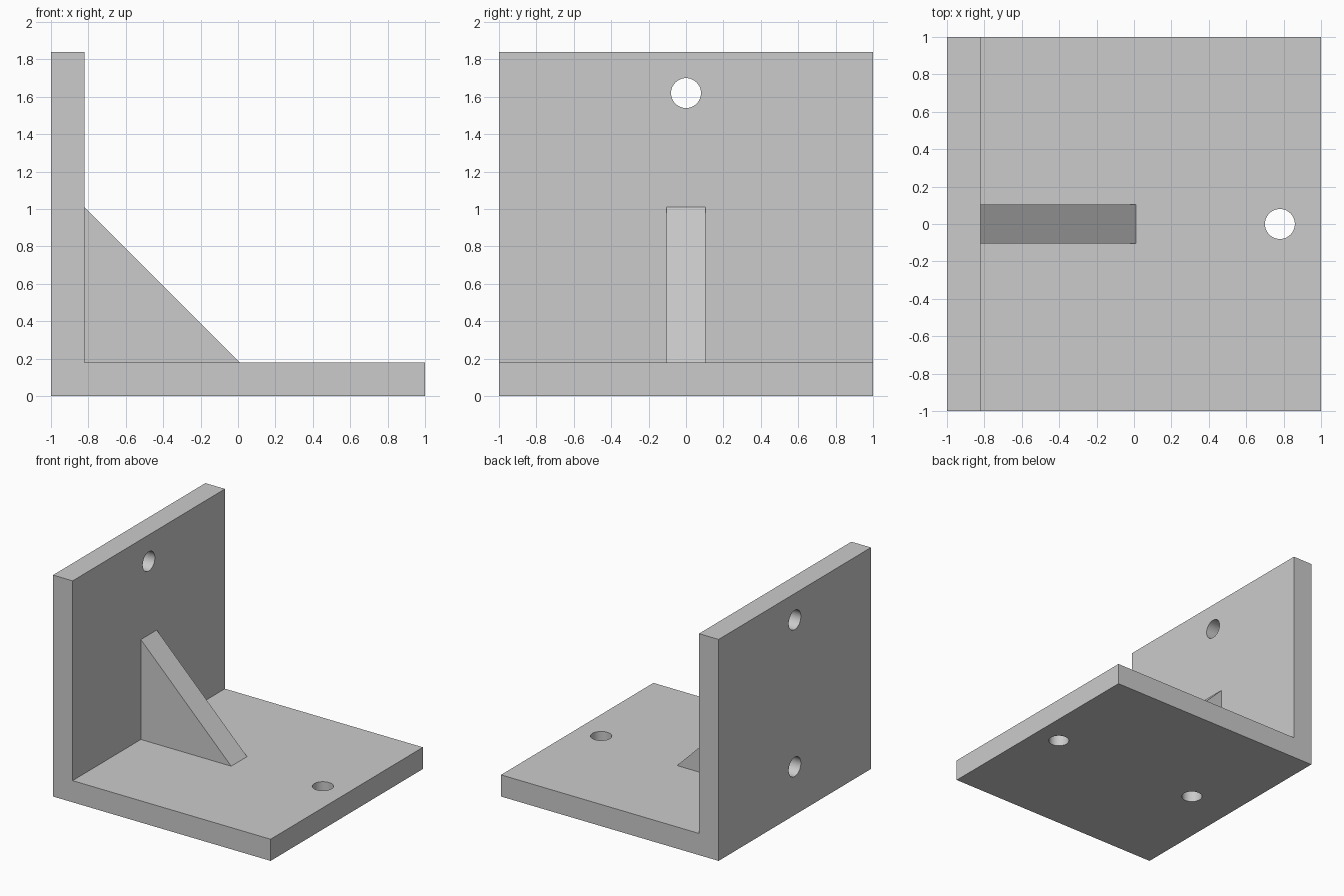
import bpy
import bmesh
from math import radians
from mathutils import Matrix, Vector

if "Cube" in bpy.data.objects:
    bpy.data.objects.remove(bpy.data.objects["Cube"])

THICK = 0.18      # plate thickness
HEIGHT = 1.84     # wall height
INNER = -1 + THICK
INSET = 0.22      # hole distance from the plate edges
RADIUS = 0.08
RIB = 0.83        # rib leg length

grey = bpy.data.materials.new("plain grey")
grey.use_nodes = True
colour = (0.6, 0.6, 0.6, 1)
grey.diffuse_color = colour
grey.node_tree.nodes["Principled BSDF"].inputs["Base Color"].default_value = colour


def finish(name, bm):
    bmesh.ops.recalc_face_normals(bm, faces=bm.faces)
    mesh = bpy.data.meshes.new(name)
    bm.to_mesh(mesh)
    bm.free()
    mesh.materials.append(grey)
    obj = bpy.data.objects.new(name, mesh)
    bpy.context.collection.objects.link(obj)
    return obj


def extrude_profile(name, points, half_width):
    """Sweep an x-z outline along y, centred on y = 0."""
    bm = bmesh.new()
    face = bm.faces.new([bm.verts.new((x, -half_width, z)) for x, z in points])
    swept = bmesh.ops.extrude_face_region(bm, geom=[face])["geom"]
    verts = [v for v in swept if isinstance(v, bmesh.types.BMVert)]
    bmesh.ops.translate(bm, verts=verts, vec=(0, 2 * half_width, 0))
    return finish(name, bm)


# L-shaped bracket
bracket = extrude_profile("bracket", [
    (-1, 0), (1, 0), (1, THICK), (INNER, THICK), (INNER, HEIGHT), (-1, HEIGHT)], 1)

# Screw holes: two through the base, two through the wall
bm = bmesh.new()
turn = Matrix.Rotation(radians(90), 4, "Y")
for along_base in (INNER + INSET, 1 - INSET):
    bmesh.ops.create_cone(bm, cap_ends=True, segments=48, radius1=RADIUS, radius2=RADIUS,
                          depth=THICK + 0.04,
                          matrix=Matrix.Translation((along_base, 0, THICK / 2)))
for up_wall in (THICK + INSET, HEIGHT - INSET):
    bmesh.ops.create_cone(bm, cap_ends=True, segments=48, radius1=RADIUS, radius2=RADIUS,
                          depth=THICK + 0.04,
                          matrix=Matrix.Translation((-1 + THICK / 2, 0, up_wall)) @ turn)
cutter = finish("hole_cutter", bm)
cutter.hide_render = True

cut = bracket.modifiers.new("screw holes", "BOOLEAN")
cut.object = cutter
cut.solver = "EXACT"
bpy.ops.object.select_all(action="DESELECT")
bracket.select_set(True)
bpy.context.view_layer.objects.active = bracket
bpy.ops.object.modifier_apply(modifier=cut.name)
bpy.data.objects.remove(cutter)
bpy.ops.object.shade_smooth_by_angle(angle=radians(30))

# Triangular stiffening rib in the corner, covering the inner holes
extrude_profile("stiffening_rib", [
    (INNER, THICK), (INNER + RIB, THICK), (INNER, THICK + RIB)], 0.104)
